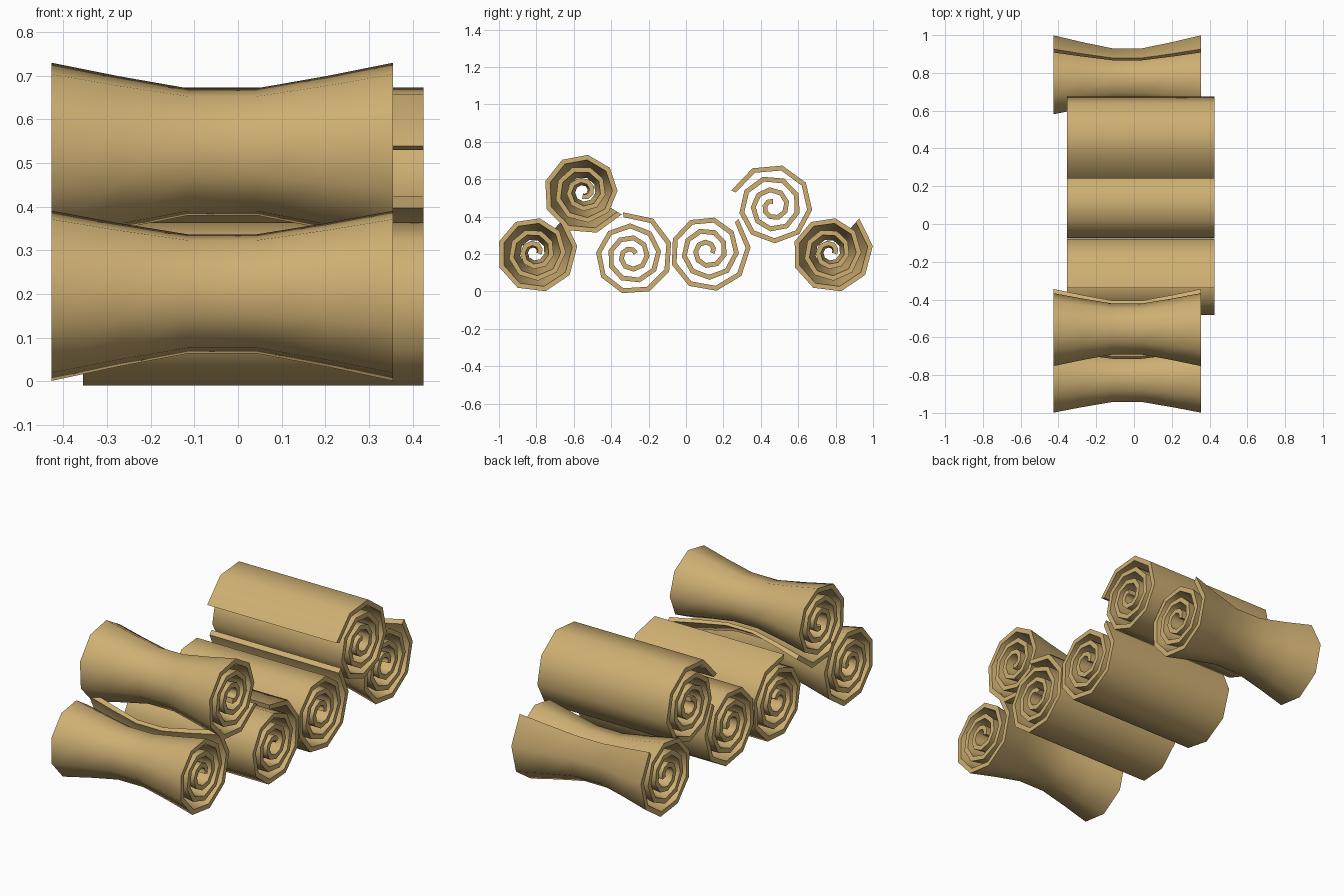
import bpy, bmesh, math

if "Cube" in bpy.data.objects:
    bpy.data.objects.remove(bpy.data.objects["Cube"])

bark = bpy.data.materials.new("tan_bark")
bark.diffuse_color = (0.62, 0.43, 0.17, 1)
bark.use_nodes = True
bark.node_tree.nodes["Principled BSDF"].inputs["Base Color"].default_value = bark.diffuse_color

R0, PITCH, THICK = 0.239, 0.062, 0.027   # outer radius, gap per turn, sheet thickness
STEP, COUNT = 41.0, 29                   # degrees per facet, points in the spiral


def spiral(tip):
    """Closed y-z outline of a rolled sheet, from its outer tip inwards (clockwise)."""
    outer, inner = [], []
    for i in range(COUNT):
        a = math.radians(tip - i * STEP)
        r = R0 - PITCH * i * STEP / 360
        outer.append((r * math.cos(a), r * math.sin(a)))
        q = max(r - THICK, 0.008)
        inner.append((q * math.cos(a), q * math.sin(a)))
    return outer, inner


def roll(name, tip, cy, cz, stations):
    outer, inner = spiral(tip)
    ys, zs = [p[0] for p in outer], [p[1] for p in outer]
    # centre the bounding box of the spiral on (cy, cz)
    oy = cy - (min(ys) + max(ys)) / 2
    oz = cz - (min(zs) + max(zs)) / 2
    bm = bmesh.new()
    rows = []
    for x, s in stations:
        rows.append([[bm.verts.new((x, oy + y * s, oz + z * s)) for y, z in side]
                     for side in (outer, inner)])
    # long walls, outside and inside, plus the two sheet edges
    for (o0, i0), (o1, i1) in zip(rows, rows[1:]):
        for k in range(COUNT - 1):
            bm.faces.new((o0[k], o0[k + 1], o1[k + 1], o1[k]))
            bm.faces.new((i0[k], i1[k], i1[k + 1], i0[k + 1]))
        for k in (0, -1):
            bm.faces.new((o0[k], o1[k], i1[k], i0[k]))
    # spiral end faces
    for o, i in (rows[0], rows[-1]):
        for k in range(COUNT - 1):
            bm.faces.new((o[k], o[k + 1], i[k + 1], i[k]))
    bmesh.ops.recalc_face_normals(bm, faces=bm.faces)
    me = bpy.data.meshes.new(name)
    bm.to_mesh(me)
    bm.free()
    me.materials.append(bark)
    ob = bpy.data.objects.new(name, me)
    bpy.context.collection.objects.link(ob)
    bpy.ops.object.select_all(action='DESELECT')
    ob.select_set(True)
    bpy.context.view_layer.objects.active = ob
    bpy.ops.object.shade_smooth_by_angle(angle=math.radians(60))


# length stations: (x, scale)
waisted = [(-0.427 + 0.1564 * i, s) for i, s in enumerate((1, 0.84, 0.7, 0.7, 0.84, 1))]
straight = [(-0.355, 1), (0.425, 1)]

# bottom row, then the two rolls resting on top
roll("waisted_roll_front", 49, -0.79, 0.196, waisted)
roll("straight_roll_front", 101, -0.28, 0.207, straight)
roll("straight_roll_middle", 46, 0.135, 0.199, straight)
roll("waisted_roll_back", 49, 0.79, 0.196, waisted)
roll("waisted_roll_upper", -31, -0.548, 0.522, waisted)
roll("straight_roll_upper", 159, 0.458, 0.465, straight)
